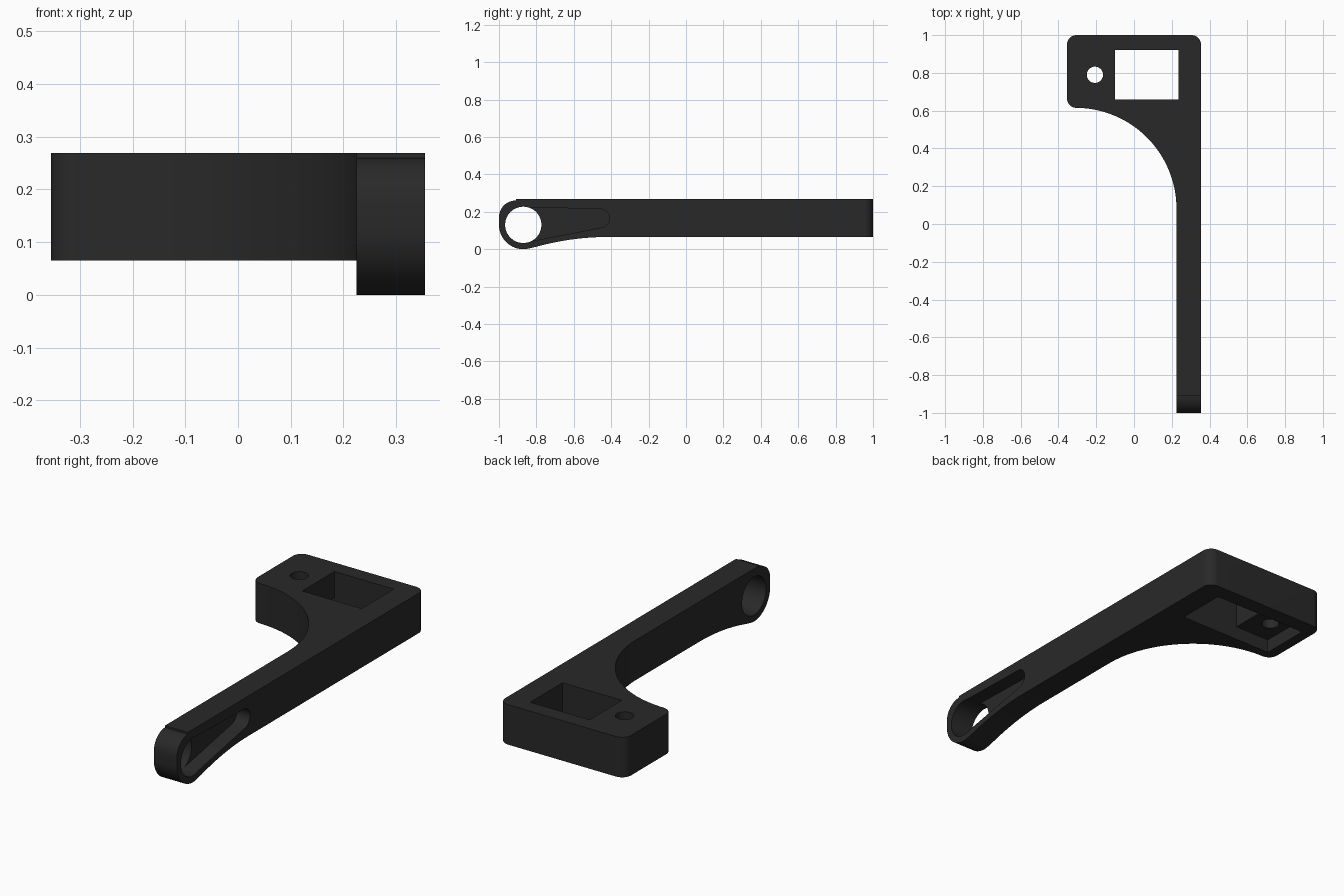
import bpy, bmesh
from math import cos, sin, radians, acos, atan2, hypot, degrees

if "Cube" in bpy.data.objects:
    bpy.data.objects.remove(bpy.data.objects["Cube"])


def arc(cx, cy, r, a0, a1, n):
    """Points on a circle from angle a0 to a1 in degrees."""
    return [(cx + r * cos(radians(a0 + (a1 - a0) * i / n)),
             cy + r * sin(radians(a0 + (a1 - a0) * i / n))) for i in range(n + 1)]


def prism(name, pts, axis, lo, hi):
    """Extrude a 2D outline along x (yz outline), y (xz outline) or z (xy outline)."""
    place = {'x': lambda a, b: (lo, a, b),
             'y': lambda a, b: (a, lo, b),
             'z': lambda a, b: (a, b, lo)}[axis]
    shift = {'x': (hi - lo, 0, 0), 'y': (0, hi - lo, 0), 'z': (0, 0, hi - lo)}[axis]
    bm = bmesh.new()
    face = bm.faces.new([bm.verts.new(place(a, b)) for a, b in pts])
    ext = bmesh.ops.extrude_face_region(bm, geom=[face])
    bmesh.ops.translate(bm, vec=shift,
                        verts=[v for v in ext['geom'] if isinstance(v, bmesh.types.BMVert)])
    bmesh.ops.recalc_face_normals(bm, faces=bm.faces)
    mesh = bpy.data.meshes.new(name)
    bm.to_mesh(mesh)
    bm.free()
    obj = bpy.data.objects.new(name, mesh)
    bpy.context.collection.objects.link(obj)
    return obj


def boolean(target, tool, operation):
    tool.hide_render = True
    mod = target.modifiers.new(tool.name, 'BOOLEAN')
    mod.object, mod.operation, mod.solver = tool, operation, 'EXACT'
    bpy.context.view_layer.objects.active = target
    bpy.ops.object.modifier_apply(modifier=mod.name)
    bpy.data.objects.remove(tool)


# Plan outline: mounting plate, concave sweep and long arm
plan = [(0.225, -1.1), (0.355, -1.1)]
plan += arc(0.305, 0.95, 0.05, 0, 90, 10)
plan += arc(-0.305, 0.95, 0.05, 90, 180, 10)
plan += arc(-0.305, 0.665, 0.05, 180, 264, 10)
plan += arc(-0.31, 0.08, 0.535, 90, 0, 48)
bracket = prism("bracket_arm", plan, 'z', -0.1, 0.4)

# Side outline: flat body with a rounded eye dropping below it
side = [(1.0, 0.269), (-0.91, 0.269), (-0.91, 0.26)]
side += arc(-0.91, 0.17, 0.09, 90, 180, 14)
side += arc(-0.87, 0.13, 0.13, 180, 285, 28)
side += [(y, 0.065 - 0.36 * (y + 0.42) ** 2)
         for y in [-0.80 + 0.38 * i / 14 for i in range(15)]]
side += [(1.0, 0.065)]
boolean(bracket, prism("side_shape", side, 'x', -0.5, 0.5), 'INTERSECT')

# Window through the plate, widening to a pocket underneath
window = [(-0.30, -0.1), (0.235, -0.1), (0.235, 0.4), (-0.10, 0.4), (-0.10, 0.135), (-0.30, 0.135)]
boolean(bracket, prism("window_cutter", window, 'y', 0.66, 0.92), 'DIFFERENCE')

# Bolt hole
boolean(bracket, prism("bolt_cutter", arc(-0.207, 0.79, 0.043, 0, 352.5, 47), 'z', 0.0, 0.4), 'DIFFERENCE')

# Eye hole through the arm end
boolean(bracket, prism("eye_cutter", arc(-0.87, 0.13, 0.097, 0, 354.375, 63), 'x', 0.1, 0.5), 'DIFFERENCE')

# Tapered recess on the outer face, running from the eye
(ay, az, ar), (by, bz, br) = (-0.87, 0.13, 0.094), (-0.46, 0.165, 0.05)
tilt = degrees(atan2(bz - az, by - ay))
spread = degrees(acos((ar - br) / hypot(by - ay, bz - az)))
recess = arc(by, bz, br, tilt - spread, tilt + spread, 20)
recess += arc(ay, az, ar, tilt + spread, tilt + 360 - spread, 32)
boolean(bracket, prism("recess_cutter", recess, 'x', 0.28, 0.5), 'DIFFERENCE')

# Dark finish and smooth curved walls
dark = bpy.data.materials.new("dark_finish")
dark.diffuse_color = (0.022, 0.022, 0.022, 1)
dark.use_nodes = True
dark.node_tree.nodes["Principled BSDF"].inputs["Base Color"].default_value = dark.diffuse_color
bracket.data.materials.clear()
bracket.data.materials.append(dark)
bpy.ops.object.select_all(action='DESELECT')
bracket.select_set(True)
bpy.context.view_layer.objects.active = bracket
bpy.ops.object.shade_smooth_by_angle(angle=radians(30))
